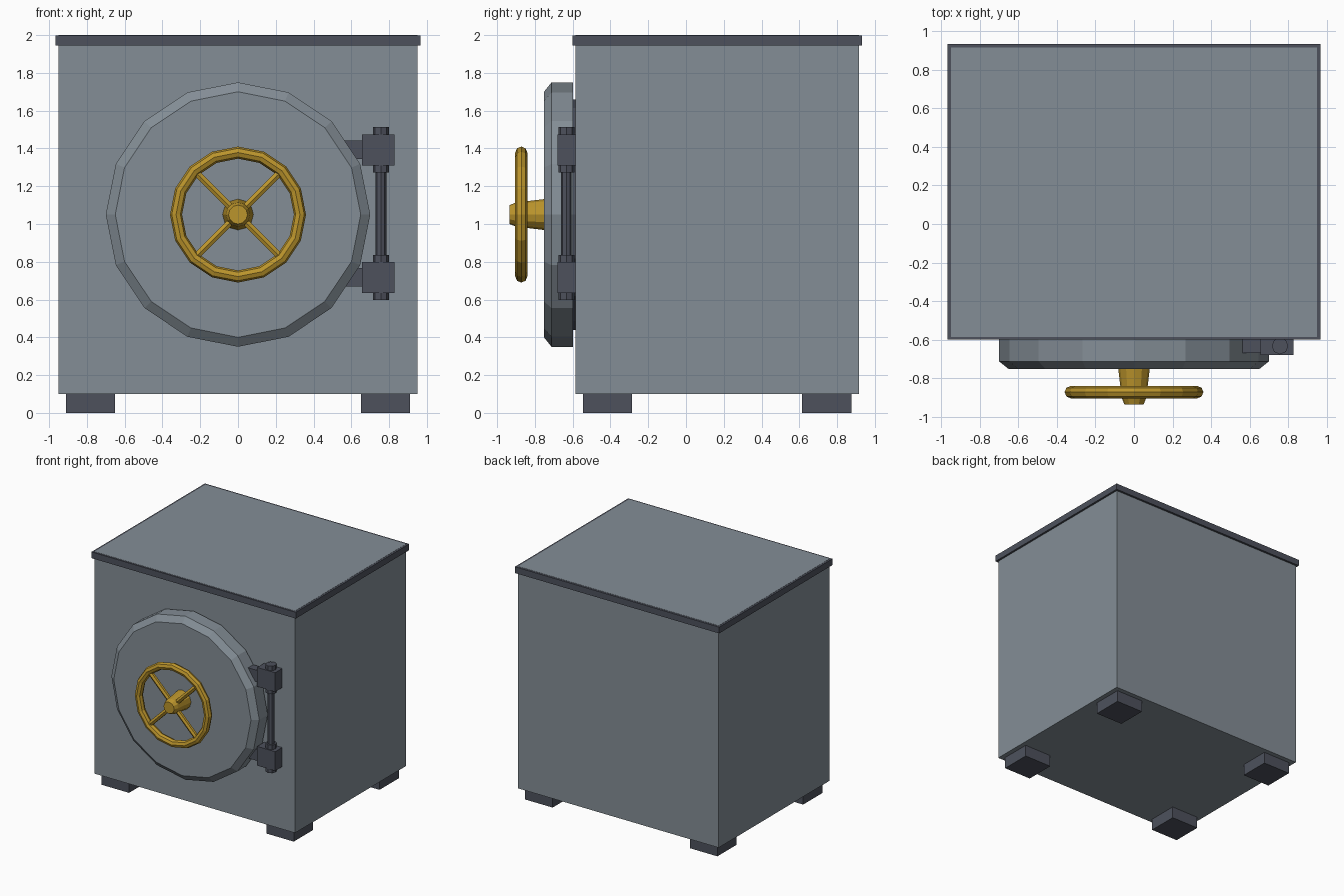
import bpy
import bmesh
from math import sin, cos, pi, radians

cube = bpy.data.objects.get("Cube")
if cube:
    bpy.data.objects.remove(cube, do_unlink=True)


def material(name, rgb):
    mat = bpy.data.materials.new(name)
    mat.use_nodes = True
    mat.diffuse_color = (*rgb, 1)
    mat.node_tree.nodes["Principled BSDF"].inputs["Base Color"].default_value = (*rgb, 1)
    return mat


GREY = material("steel grey", (0.23, 0.27, 0.305))
DARK = material("dark iron", (0.075, 0.083, 0.108))
GOLD = material("brass gold", (0.50, 0.30, 0.025))


def finish(name, mat):
    ob = bpy.context.object
    ob.name = name
    ob.data.materials.append(mat)
    return ob


def box(name, mat, x, y, z):
    """Box given by its (low, high) range on each axis."""
    mid = [(a + b) / 2 for a, b in (x, y, z)]
    bpy.ops.mesh.primitive_cube_add(size=1, location=mid)
    ob = finish(name, mat)
    ob.scale = [b - a for a, b in (x, y, z)]
    return ob


def rod(name, mat, radius, length, location, sides=8, rotation=(0, 0, 0)):
    bpy.ops.mesh.primitive_cylinder_add(vertices=sides, radius=radius, depth=length,
                                        location=location, rotation=rotation)
    return finish(name, mat)


def turned(name, mat, profile, sides):
    """Closed solid turned round the door axis from (radius, y) points."""
    bm = bmesh.new()
    rings = []
    for r, y in profile:
        rings.append([bm.verts.new((r * cos(2 * pi * i / sides), y,
                                    DOOR_Z + r * sin(2 * pi * i / sides)))
                      for i in range(sides)])
    for a, b in zip(rings, rings[1:]):
        for i in range(sides):
            j = (i + 1) % sides
            bm.faces.new((a[i], a[j], b[j], b[i]))
    bm.faces.new(rings[0])
    bm.faces.new(rings[-1])
    bmesh.ops.recalc_face_normals(bm, faces=bm.faces)
    mesh = bpy.data.meshes.new(name)
    bm.to_mesh(mesh)
    bm.free()
    mesh.materials.append(mat)
    ob = bpy.data.objects.new(name, mesh)
    bpy.context.collection.objects.link(ob)
    return ob


DOOR_Z = 1.05
WHEEL_Y = -0.872

# Cabinet with a dark rim round the top
box("safe_body", GREY, (-0.95, 0.95), (-0.585, 0.915), (0.10, 2.0))
box("top_rim", DARK, (-0.967, 0.967), (-0.60, 0.933), (1.945, 1.9985))

# Feet
for side, x in (("right", -0.78), ("left", 0.78)):
    for end, y in (("front", -0.415), ("back", 0.745)):
        box(f"{end}_{side}_foot", DARK, (x - 0.13, x + 0.13),
            (y - 0.13, y + 0.13), (0, 0.102))

# Round door on its seal
turned("door_seal", DARK, [(0.61, -0.57), (0.61, -0.605)], 16)
turned("door", GREY, [(0.70, -0.598), (0.70, -0.712), (0.65, -0.752)], 16)

# Hand wheel
turned("wheel_hub", GOLD, [(0.083, -0.74), (0.064, -0.90), (0.05, -0.935)], 12)
bpy.ops.mesh.primitive_torus_add(major_segments=16, minor_segments=8,
                                 major_radius=0.328, minor_radius=0.032,
                                 location=(0, WHEEL_Y, DOOR_Z),
                                 rotation=(radians(90), 0, 0))
finish("wheel_rim", GOLD)
for name, angle in (("rising_spokes", 45), ("falling_spokes", -45)):
    rod(name, GOLD, 0.021, 0.65, (0, WHEEL_Y, DOOR_Z), 6, (0, radians(angle), 0))

# Hinge: one long pin, with a block, arm and two collars at each end
PIN_X, PIN_Y = 0.757, -0.633
rod("hinge_pin", DARK, 0.028, 0.86, (PIN_X, PIN_Y, DOOR_Z + 0.005))
for name, z in (("upper", 1.393), ("lower", 0.717)):
    box(f"{name}_hinge_block", DARK, (0.657, 0.828), (-0.68, -0.58), (z - 0.082, z + 0.082))
    box(f"{name}_hinge_arm", DARK, (0.50, 0.67), (-0.668, -0.598), (z - 0.049, z + 0.049))
    rod(f"{name}_hinge_collars", DARK, 0.043, 0.24, (PIN_X, PIN_Y, z))
